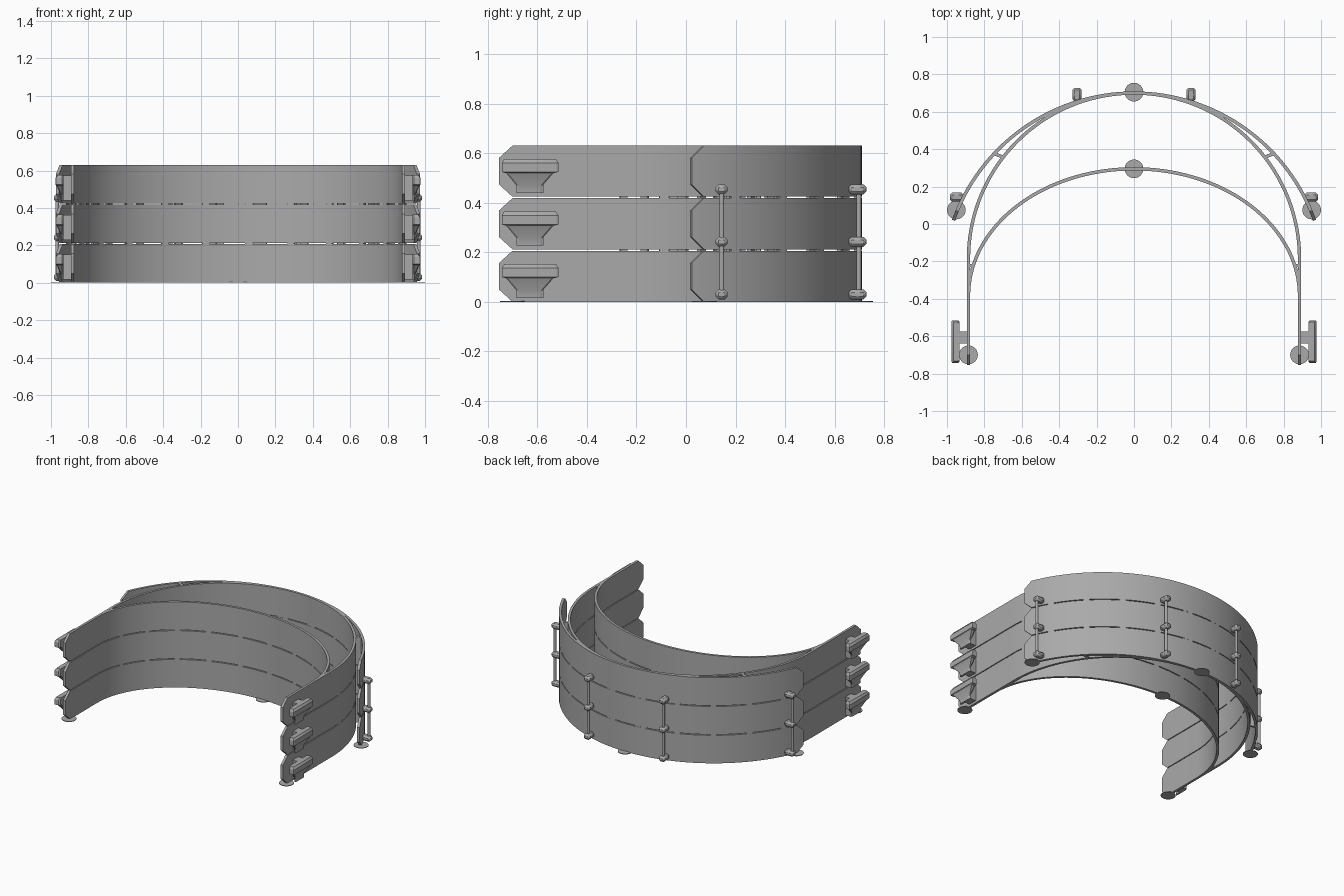
import bpy, bmesh
from math import sin, cos, pi, sqrt, asin, radians
from mathutils import Vector

if "Cube" in bpy.data.objects:
    bpy.data.objects.remove(bpy.data.objects["Cube"])

grey = bpy.data.materials.new("plastic_grey")
grey.use_nodes = True
grey.diffuse_color = (0.4, 0.4, 0.4, 1)
grey.node_tree.nodes["Principled BSDF"].inputs["Base Color"].default_value = (0.4, 0.4, 0.4, 1)

PITCH, BAND_H, THICK = 0.212, 0.206, 0.018
LAYERS = range(3)


def finish(name, bm, bevel=0):
    bmesh.ops.recalc_face_normals(bm, faces=bm.faces)
    me = bpy.data.meshes.new(name)
    bm.to_mesh(me)
    bm.free()
    ob = bpy.data.objects.new(name, me)
    bpy.context.collection.objects.link(ob)
    me.materials.append(grey)
    if bevel:
        mod = ob.modifiers.new("Bevel", "BEVEL")
        mod.width, mod.segments = bevel, 1
    bpy.ops.object.select_all(action="DESELECT")
    ob.select_set(True)
    bpy.context.view_layer.objects.active = ob
    bpy.ops.object.shade_smooth_by_angle(angle=radians(25))
    return ob


def loft(bm, rings):
    """Skin closed rings of points and cap both ends."""
    vs = [[bm.verts.new(p) for p in r] for r in rings]
    n = len(vs[0])
    for a, b in zip(vs, vs[1:]):
        for i in range(n):
            bm.faces.new((a[i], a[(i + 1) % n], b[(i + 1) % n], b[i]))
    bm.faces.new(vs[0])
    bm.faces.new(vs[-1])


def ribbon(bm, path, z, h, chamfer=0):
    """Upright strip along a plan path; chamfer tapers the height at its ends."""
    rings = []
    last = len(path) - 1
    for i, p in enumerate(path):
        t = (path[min(i + 1, last)] - path[max(i - 1, 0)]).normalized()
        n = Vector((-t.y, t.x)) * THICK / 2
        c = chamfer if i in (0, last) else 0
        a, b = p + n, p - n
        rings.append([(a.x, a.y, z + c), (b.x, b.y, z + c),
                      (b.x, b.y, z + h - c), (a.x, a.y, z + h - c)])
    loft(bm, rings)


def box(bm, x, y, z):
    loft(bm, [[(x[0], y[0], k), (x[1], y[0], k), (x[1], y[1], k), (x[0], y[1], k)] for k in z])


def arc(cy, rx, ry, a0, a1, n):
    return [Vector((rx * cos(a0 + (a1 - a0) * i / n), cy + ry * sin(a0 + (a1 - a0) * i / n)))
            for i in range(n + 1)]


# Plan paths of the three curved bands
W = 0.885
inner = arc(-0.385, W, 0.68, 0, pi, 72)
main = ([Vector((W, -0.755)), Vector((W, -0.70))] + arc(-0.185, W, 0.885, 0, pi, 72)
        + [Vector((-W, -0.70)), Vector((-W, -0.755))])
R, CY = 1.025, -0.325
a_end, a_full = asin((0.02 - CY) / R), asin((0.07 - CY) / R)
outer_mid = arc(CY, R, R, a_full, pi - a_full, 60)
outer = arc(CY, R, R, a_end, a_full, 1)[:1] + outer_mid + arc(CY, R, R, pi - a_end, pi, 1)[:1]

for name, path, cham in (("forehead_band", inner, 0), ("main_band", main, 0.05),
                         ("outer_band", outer, 0.05)):
    bm = bmesh.new()
    for k in LAYERS:
        ribbon(bm, path, k * PITCH, BAND_H, cham)
    # Breakaway tabs bridging the gaps between stacked layers
    for k in LAYERS[:-1]:
        for i in range(4, len(path) - 4, 6):
            ribbon(bm, path[i:i + 2], k * PITCH + BAND_H, PITCH - BAND_H)
    finish(name, bm)

# Short webs tying the bands together
bm = bmesh.new()
for s in (1, -1):
    for k in LAYERS:
        for a, b in (((0.86, -0.222), (W, -0.222)), ((0.70, 0.357), (0.75, 0.378))):
            ribbon(bm, [Vector((s * a[0], a[1])), Vector((s * b[0], b[1]))], k * PITCH, BAND_H)
finish("connecting_webs", bm)

# Side hooks near the open ends
for s, side in ((1, "left"), (-1, "right")):
    bm = bmesh.new()
    for k in LAYERS:
        z = k * PITCH
        box(bm, (s * W, s * 0.94), (-0.64, -0.575), (z + 0.016, z + 0.15))
        rings = []
        for x, y0, y1, h in ((0.946, -0.683, -0.579, 0.016), (0.948, -0.683, -0.579, 0.045),
                             (0.97, -0.725, -0.535, 0.095), (0.976, -0.743, -0.515, 0.10),
                             (0.976, -0.743, -0.515, 0.137), (0.966, -0.733, -0.525, 0.153)):
            c = 0.008
            x0 = 0.932
            rings.append([(s * x0, y0 + c, z + h), (s * (x0 + c), y0, z + h),
                          (s * (x - c * 0.5), y0, z + h), (s * x, y0 + c, z + h),
                          (s * x, y1 - c, z + h), (s * (x - c * 0.5), y1, z + h),
                          (s * (x0 + c), y1, z + h), (s * x0, y1 - c, z + h)])
        loft(bm, rings)
    finish(side + "_hooks", bm)

    # Pegs on the outer band, joined by upright rods
    bm = bmesh.new()
    for k in LAYERS:
        z = (k * PITCH + 0.01, k * PITCH + 0.05)
        box(bm, (s * 0.28, s * 0.33), (0.655, 0.728), z)
        box(bm, (s * 0.912, s * 0.985), (0.12, 0.168), z)
    finish(side + "_pegs", bm, 0.012)
    for name, x, y in (("rear", 0.305, 0.697), ("side", 0.967, 0.144)):
        bm = bmesh.new()
        loft(bm, [[(s * x + 0.01 * cos(i * pi / 6), y + 0.01 * sin(i * pi / 6), z)
                   for i in range(12)] for z in (0.03, 0.45)])
        finish(side + "_" + name + "_rod", bm)

# Thin round feet under the bands
bm = bmesh.new()
for x, y in ((0, 0.705), (0, 0.295), (W, -0.70), (-W, -0.70), (0.95, 0.075), (-0.95, 0.075)):
    loft(bm, [[(x + 0.05 * cos(i * pi / 16), y + 0.05 * sin(i * pi / 16), z)
               for i in range(32)] for z in (0, 0.004)])
finish("round_feet", bm)
